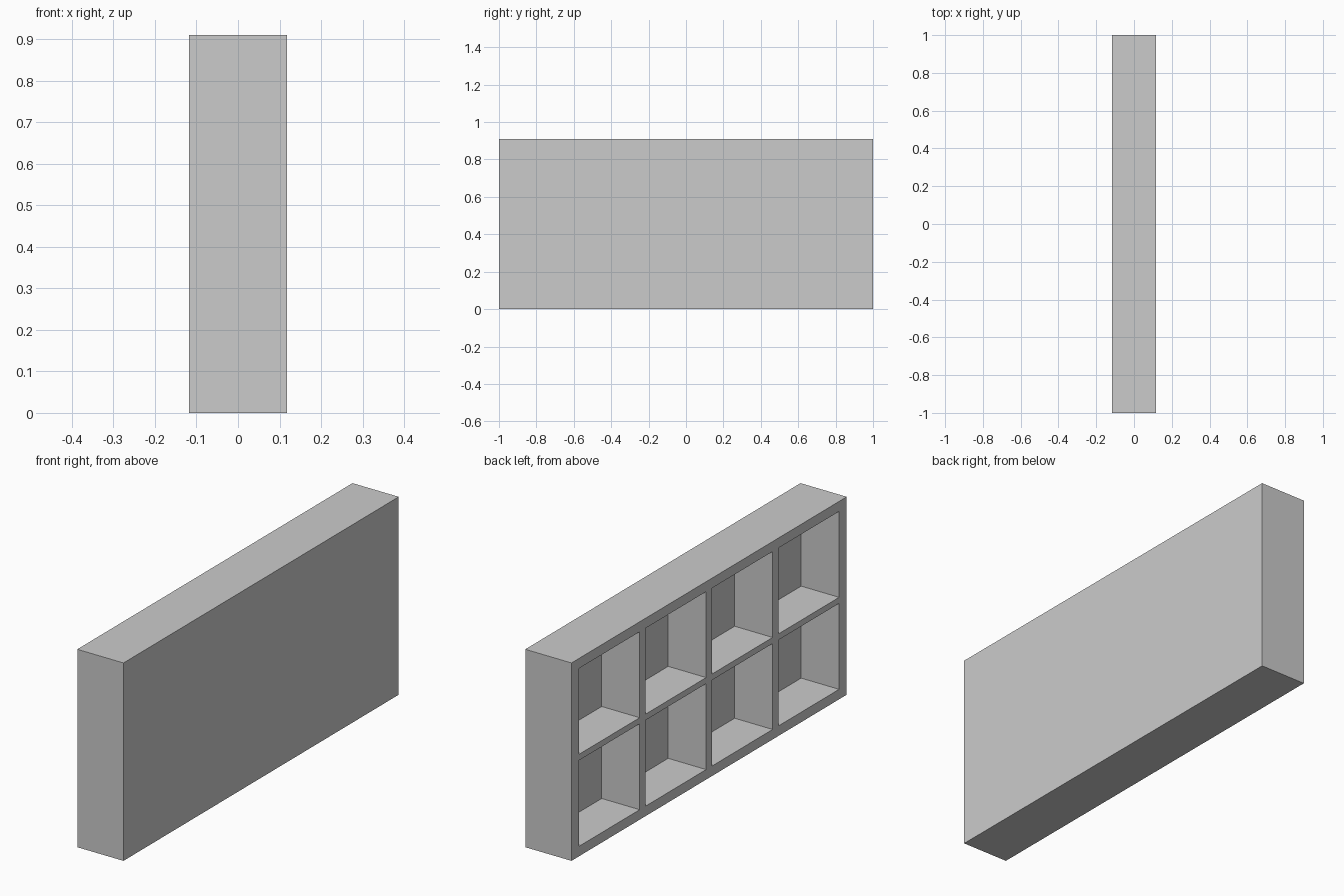
import bpy

if "Cube" in bpy.data.objects:
    bpy.data.objects.remove(bpy.data.objects["Cube"])

WIDTH, LENGTH, HEIGHT = 0.235, 2.0, 0.91
COLS, ROWS = 4, 2
CELL_Y, CELL_Z = 0.44, 0.395      # compartment opening
PITCH_Y, PITCH_Z = 0.483, 0.423   # compartment spacing
DEPTH = 0.193                     # compartment depth


def box(name, centre, size):
    bpy.ops.mesh.primitive_cube_add(size=1, location=centre)
    ob = bpy.context.object
    ob.name = name
    ob.scale = size
    bpy.ops.object.transform_apply(location=True, rotation=False, scale=True)
    return ob


# Solid shelf body with a closed back panel on +x
shelf = box("shelf_unit", (0, 0, HEIGHT / 2), (WIDTH, LENGTH, HEIGHT))

# Compartment cutters, poking out through the open -x side
cutters = []
margin = 0.1
for c in range(COLS):
    for r in range(ROWS):
        y = (c - (COLS - 1) / 2) * PITCH_Y
        z = HEIGHT / 2 + (r - (ROWS - 1) / 2) * PITCH_Z
        x = -WIDTH / 2 + (DEPTH - margin) / 2
        cutters.append(box("compartment_cutter", (x, y, z),
                           (DEPTH + margin, CELL_Y, CELL_Z)))

bpy.ops.object.select_all(action='DESELECT')
for ob in cutters:
    ob.select_set(True)
bpy.context.view_layer.objects.active = cutters[0]
bpy.ops.object.join()
cutter = bpy.context.object
cutter.hide_render = True

# Carve the compartments
mod = shelf.modifiers.new("compartments", 'BOOLEAN')
mod.operation = 'DIFFERENCE'
mod.solver = 'EXACT'
mod.object = cutter
bpy.ops.object.select_all(action='DESELECT')
shelf.select_set(True)
bpy.context.view_layer.objects.active = shelf
bpy.ops.object.modifier_apply(modifier=mod.name)
bpy.data.objects.remove(cutter, do_unlink=True)
